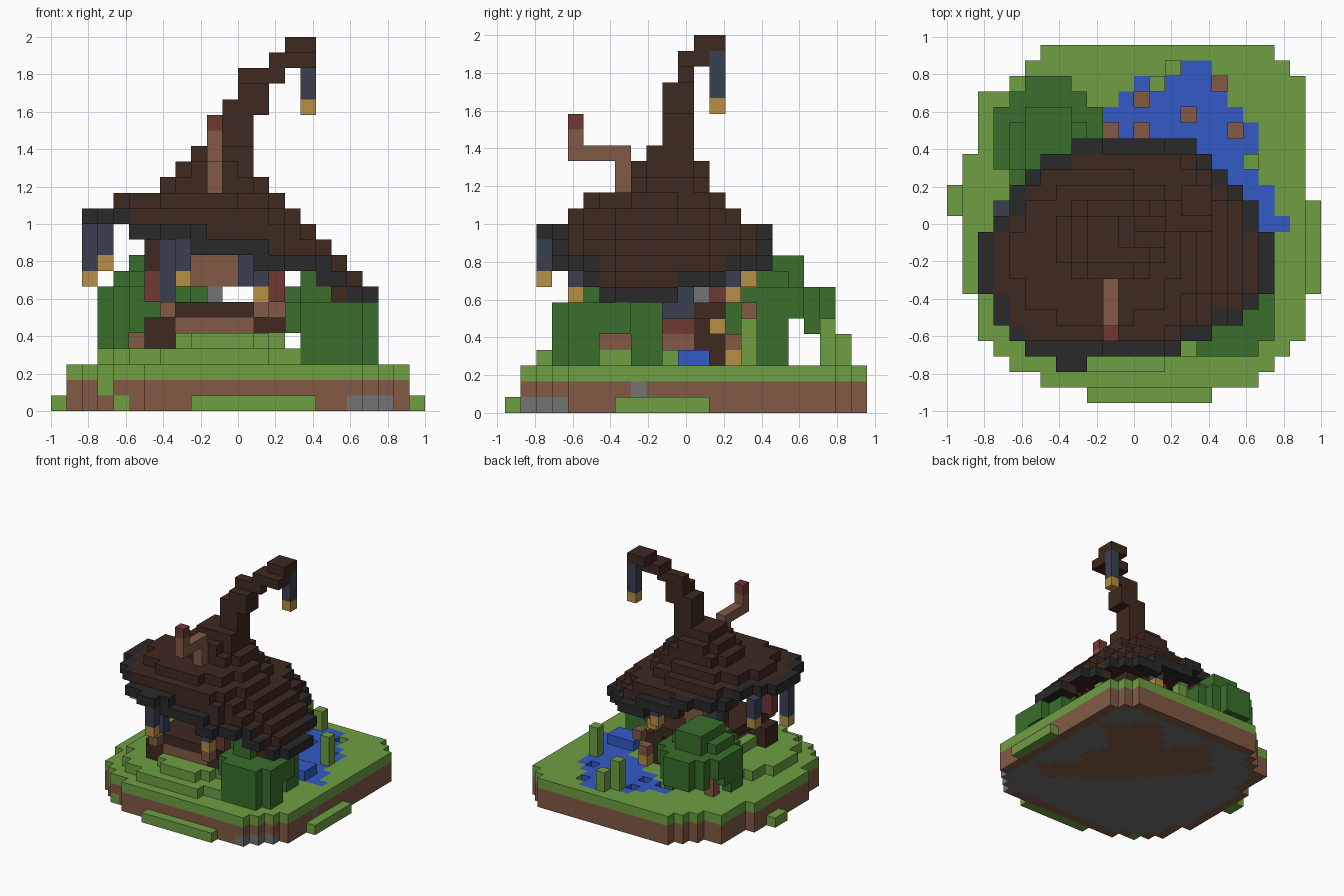
import bpy, bmesh
from mathutils import Vector

if "Cube" in bpy.data.objects:
    bpy.data.objects.remove(bpy.data.objects["Cube"])

UNIT = 1 / 12
ORIGIN = Vector((-12, -11.5, 0))
PALETTE = {"grass": "6E9F42", "leaf": "3A6F2B", "dirt": "825A45", "timber": "3F291F",
           "charcoal": "292929", "slate_blue": "3B4050", "gold": "B68E44",
           "brick_red": "703833", "water": "335AC6", "stone": "737373"}


def linear(pair):
    c = int(pair, 16) / 255
    return ((c + 0.055) / 1.055) ** 2.4 if c > 0.04 else c / 12.92


MATERIALS = {}
for label, code in PALETTE.items():
    m = bpy.data.materials.new(label)
    m.use_nodes = True
    rgba = [linear(code[n:n + 2]) for n in (0, 2, 4)] + [1]
    m.diffuse_color = rgba
    bsdf = m.node_tree.nodes["Principled BSDF"]
    bsdf.inputs["Base Color"].default_value = rgba
    bsdf.inputs["Roughness"].default_value = 1
    MATERIALS[label] = m

cells = {}  # block position -> (part, colour)


def put(part, colour, block):
    for b in block:
        cells[b] = (part, colour)


def box(i0, i1, j0, j1, k0, k1):
    return [(i, j, k) for i in range(i0, i1) for j in range(j0, j1) for k in range(k0, k1)]


def disc(i0, i1, j0, j1, k=0):
    ci, cj, a, b = (i0 + i1) / 2, (j0 + j1) / 2, (i1 - i0) / 2, (j1 - j0) / 2
    return [c for c in box(i0, i1, j0, j1, k, k + 1)
            if ((c[0] + .5 - ci) / a) ** 2 + ((c[1] + .5 - cj) / b) ** 2 <= 1.02]


def stepped(runs):
    return {c for j0, j1, i0, i1 in runs for c in box(i0, i1, j0, j1, 0, 1)}


def around(c):
    i, j, k = c
    return [(i + 1, j, k), (i - 1, j, k), (i, j + 1, k), (i, j - 1, k)]


# Island: stepped outline of dirt with a grass top and a stone underside
ground = stepped([(1, 2, 6, 20), (2, 3, 4, 21), (3, 4, 3, 22), (4, 7, 2, 23), (7, 16, 1, 23),
                  (16, 20, 2, 23), (20, 21, 4, 23), (21, 22, 5, 22), (22, 23, 6, 21)])
for c in sorted(ground):
    i, j, _ = c
    inner = all(n in ground for n in around(c))
    u, v = (j - i) / 17, (23 - i - j) / 17
    patch = (-.45 < v < .05 and -.45 < u < .6) or (-.85 < v < 0 and -.2 < u < .25) \
        or (abs(v + .13) < .12 and -.8 < u < 0)
    put("island", "stone" if inner and not patch else "dirt", [c])
    put("island", "dirt", [(i, j, 1)])
    put("island", "grass", [(i, j, 2)])
put("island", "stone", [c for c in box(19, 22, 1, 4, 0, 1) if c in ground] + [(22, 8, 1)])
put("island", "grass", [(3, 3, 1), (4, 2, 0)])
for ledge in [(0, 1, 12, 14), (23, 24, 7, 13), (9, 17, 0, 1)]:
    put("grass_ledges", "grass", box(*ledge, 0, 1))

# Pond with pits showing the bed, and reeds
for i, j, _ in stepped([(21, 22, 15, 17), (20, 21, 14, 18), (19, 20, 11, 18), (18, 19, 9, 19),
                        (17, 18, 10, 20), (16, 17, 12, 20), (15, 16, 14, 19), (14, 15, 15, 20),
                        (13, 14, 17, 21), (12, 13, 18, 21), (11, 12, 18, 22)]):
    put("pond", "water", [(i, j, 2)])
put("pond", "water", [(12, 20, 2)])
for i, j in [(12, 19), (17, 20), (15, 18), (18, 17), (10, 17), (12, 17)]:
    cells.pop((i, j, 2))
put("pond", "water", box(17, 20, 11, 13, 3, 4))
for i, j, top in [(13, 20, 6), (14, 21, 5), (19, 15, 6)]:
    put("reeds", "grass", box(i, i + 1, j, j + 1, 3, top))

# Terraced hill under the house
put("hill", "grass", disc(3, 18, 2, 14, 3))
put("hill", "grass", disc(7, 15, 3, 13, 4))

# House: floor on stilts, posts, planks and windows
put("floor_planks", "dirt", box(8, 13, 5, 13, 5, 6))
put("floor", "timber", box(7, 14, 5, 14, 6, 7))
for i, low in ((6, 4), (13, 5)):
    put("stilts", "timber", box(i, i + 2, 5, 7, low, 6))
    put("stilts", "timber", box(i, i + 2, 12, 14, 3, 6))
for i in (6, 14):
    for j in (5, 13):
        put("corner_posts", "brick_red", box(i, i + 1, j, j + 1, 7, 9))
        put("eave_beams", "timber", box(i, i + 1, j, j + 1, 9, 11))
put("eave_beams", "timber", box(12, 15, 12, 13, 8, 10))
put("back_wall", "dirt", box(9, 12, 12, 13, 8, 10))
put("back_wall", "brick_red", [(9, 12, 10)])
put("back_wall", "stone", [(10, 12, 7)])
put("windows", "slate_blue", box(7, 8, 5, 6, 7, 11) + box(12, 13, 5, 6, 8, 10))
put("left_wall", "slate_blue", box(13, 14, 10, 12, 6, 8))
put("left_wall", "brick_red", box(13, 15, 10, 12, 5, 6) + [(14, 10, 3)])
put("left_wall", "dirt", box(14, 15, 9, 12, 4, 5))
put("left_wall", "timber", [(14, 9, 3)])
put("sills", "dirt", [(7, 4, 6), (13, 4, 6), (14, 15, 6), (14, 14, 4)])

# Roof: leaning hat made of stacked ovals, dark around the sloping brim
brim = stepped([(3, 4, 5, 15), (4, 5, 4, 17), (5, 6, 3, 19), (6, 7, 3, 20), (7, 11, 2, 21),
                (11, 12, 3, 20), (12, 13, 4, 20), (13, 14, 4, 19), (14, 15, 5, 18),
                (15, 16, 6, 17), (16, 17, 8, 16)])
tops = {c: 7 for c in brim}
ovals = [(2, 20, 2, 18), (2, 19, 1, 19), (2, 18, 1, 19), (2, 17, 2, 18), (2, 16, 3, 15),
         (4, 15, 5, 14), (7, 14, 8, 13), (8, 13, 8, 13), (9, 13, 9, 12)]
for k, oval in enumerate(ovals, 8):
    for c in disc(*oval):
        if c in brim:
            tops[c] = k
rim = {c for c in brim if any(n not in brim for n in around(c))}
for c in rim:
    tops[c] = min(tops[c], 12 - (c[0] - 2) // 4)
for c, top in tops.items():
    low = min([tops[n] for n in around(c) if n in tops] + [top])
    part, colour = ("roof_brim", "charcoal") if c in rim else ("roof", "timber")
    put(part, colour, [(c[0], c[1], k) for k in range(low, top + 1)])
put("roof_brim", "charcoal", box(7, 9, 2, 3, 11, 12))

# Curling tip of the roof
for part in [(11, 13, 10, 12, 14, 20), (13, 14, 10, 12, 19, 20), (12, 14, 10, 12, 20, 21),
             (12, 15, 11, 12, 21, 22), (14, 17, 11, 13, 22, 23), (15, 17, 12, 14, 23, 24)]:
    put("roof_tip", "timber", box(*part))

# Bent chimney with a red cap
put("chimney", "dirt", box(10, 11, 7, 8, 14, 17) + box(10, 11, 4, 8, 16, 17) + [(10, 4, 17)])
put("chimney", "brick_red", [(10, 4, 18)])

# Hanging lanterns: column, lamp height, hook height
for i, j, lamp, hook in [(16, 13, 19, 23), (2, 8, 8, 12), (3, 12, 9, 12), (8, 2, 8, 11),
                         (13, 4, 7, 10), (12, 15, 8, 10), (13, 14, 7, 9), (6, 14, 8, 11)]:
    put("lanterns", "slate_blue", box(i, i + 1, j, j + 1, lamp + 1, hook))
    put("lanterns", "gold", [(i, j, lamp)])
put("lanterns", "gold", [(14, 14, 3), (15, 13, 5)])


# Drooping trees: stacked crowns, hanging leaves down to a given height, and a trunk
def tree(name, crowns, trunk, reach):
    base = {c for crown in crowns for c in disc(*crown) if c[2] == 6}
    leaves = [c for crown in crowns for c in disc(*crown)]
    for i, j, k in sorted(base):
        if any(n not in base for n in around((i, j, k))):
            leaves += box(i, i + 1, j, j + 1, reach(i, j), k)
    put(name + "_leaves", "leaf", [c for c in leaves if c not in cells])
    put(name + "_trunk", "dirt", box(*trunk))


tree("front_tree", [(15, 21, 3, 10, 6), (15, 21, 3, 7, 6), (15, 19, 5, 9, 7), (16, 18, 5, 8, 8)],
     (17, 18, 6, 8, 4, 6), lambda i, j: 3 if j < 6 and i > 15 or j > 7 else 5)
tree("back_tree", [(3, 10, 13, 21, 6), (3, 10, 13, 21, 7), (4, 9, 14, 19, 8), (5, 8, 15, 19, 9)],
     (5, 6, 16, 17, 3, 6),
     lambda i, j: 6 if j == 18 else 3 if j in (16, 17) and i > 6 else 4 if i < 5 and j < 17 else 5)

# Turn the blocks of every part into one outer skin
SIDES = [Vector(d) for d in ((1, 0, 0), (-1, 0, 0), (0, 1, 0), (0, -1, 0), (0, 0, 1), (0, 0, -1))]
for part in sorted({p for p, _ in cells.values()}):
    bm = bmesh.new()
    mesh = bpy.data.meshes.new(part)
    slots = sorted({col for p, col in cells.values() if p == part})
    for label in slots:
        mesh.materials.append(MATERIALS[label])
    corners = {}
    for block, (owner, colour) in cells.items():
        if owner != part:
            continue
        for d in SIDES:
            if tuple(int(a + b) for a, b in zip(block, d)) in cells:
                continue
            s = Vector((d.y, d.z, d.x))
            t = d.cross(s)
            middle = Vector(block) + Vector((.5, .5, .5)) + d / 2
            ring = []
            for a, b in ((-1, -1), (1, -1), (1, 1), (-1, 1)):
                key = tuple(round(x) for x in middle + (s * a + t * b) / 2)
                if key not in corners:
                    corners[key] = bm.verts.new((Vector(key) + ORIGIN) * UNIT)
                ring.append(corners[key])
            bm.faces.new(ring).material_index = slots.index(colour)
    bm.to_mesh(mesh)
    bm.free()
    bpy.context.collection.objects.link(bpy.data.objects.new(part, mesh))
